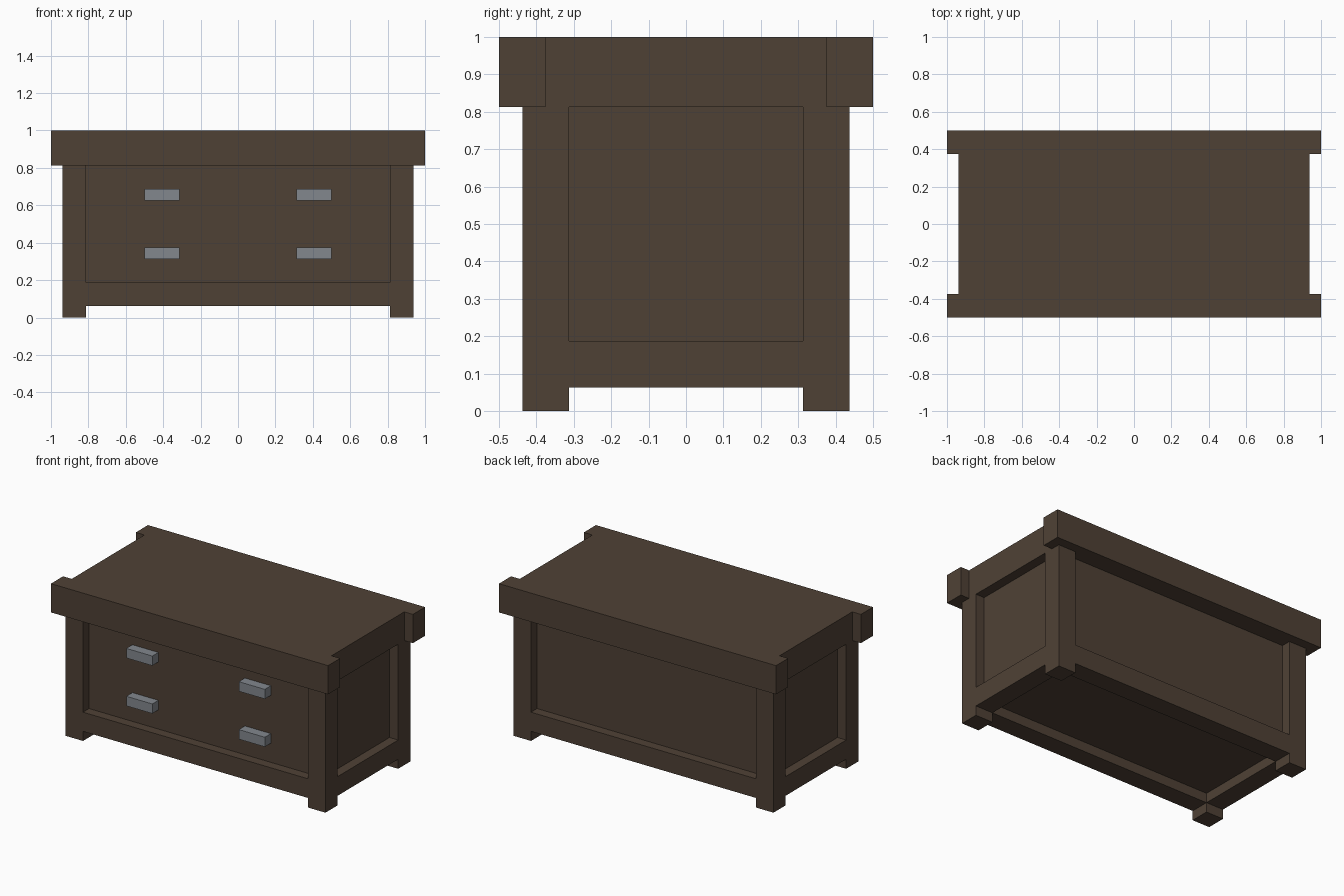
import bpy
import bmesh
from mathutils import Vector

cube = bpy.data.objects.get("Cube")
if cube:
    bpy.data.objects.remove(cube, do_unlink=True)


def make_material(name, rgb):
    mat = bpy.data.materials.new(name)
    mat.use_nodes = True
    mat.diffuse_color = (*rgb, 1)
    bsdf = next(n for n in mat.node_tree.nodes if n.type == 'BSDF_PRINCIPLED')
    bsdf.inputs["Base Color"].default_value = (*rgb, 1)
    bsdf.inputs["Roughness"].default_value = 0.8
    return mat


wood = make_material("dark_wood", (0.078, 0.053, 0.036))
metal = make_material("grey_metal", (0.225, 0.245, 0.27))


def box(name, low, high, mat):
    """Axis-aligned box between two opposite corners."""
    low, high = Vector(low), Vector(high)
    bm = bmesh.new()
    bmesh.ops.create_cube(bm, size=1)
    bmesh.ops.scale(bm, vec=high - low, verts=bm.verts)
    mesh = bpy.data.meshes.new(name)
    bm.to_mesh(mesh)
    bm.free()
    mesh.materials.append(mat)
    obj = bpy.data.objects.new(name, mesh)
    obj.location = (low + high) / 2
    bpy.context.collection.objects.link(obj)
    return obj


def centred(name, centre, size, mat):
    c, half = Vector(centre), Vector(size) / 2
    return box(name, c - half, c + half, mat)


U = 1 / 16             # base module
X, Y = 15 * U, 7 * U   # outer half sizes of the frame
T = 2 * U              # thickness of posts, rails and beams
TOP = 13 * U           # underside of the top

# Recessed panels and floor
box("cabinet_body", (-X + U, -Y + U, 2 * U), (X - U, Y - U, TOP), wood)
# Top slab between the two overhanging beams
box("top_slab", (-X, -Y + U, TOP), (X, Y - U, 1), wood)

for sy, end in ((-1, "front"), (1, "back")):
    centred(f"{end}_top_beam", (0, sy * 7 * U, (TOP + 1) / 2), (2, T, 1 - TOP), wood)
    centred(f"{end}_bottom_rail", (0, sy * (Y - U), 2 * U), (2 * (X - T), T, T), wood)
    # Corner posts that reach down as feet
    for sx, side in ((-1, "right"), (1, "left")):
        centred(f"{end}_{side}_post", (sx * (X - U), sy * (Y - U), TOP / 2), (T, T, TOP), wood)

for sx, side in ((-1, "right"), (1, "left")):
    centred(f"{side}_bottom_rail", (sx * (X - U), 0, 2 * U), (T, 2 * (Y - T), T), wood)
    # Drawer handles on the front panel
    for z, level in ((5.5 * U, "lower"), (10.5 * U, "upper")):
        centred(f"{level}_{side}_handle", (sx * 6.5 * U, -Y + U / 2, z), (3 * U, U, U), metal)
